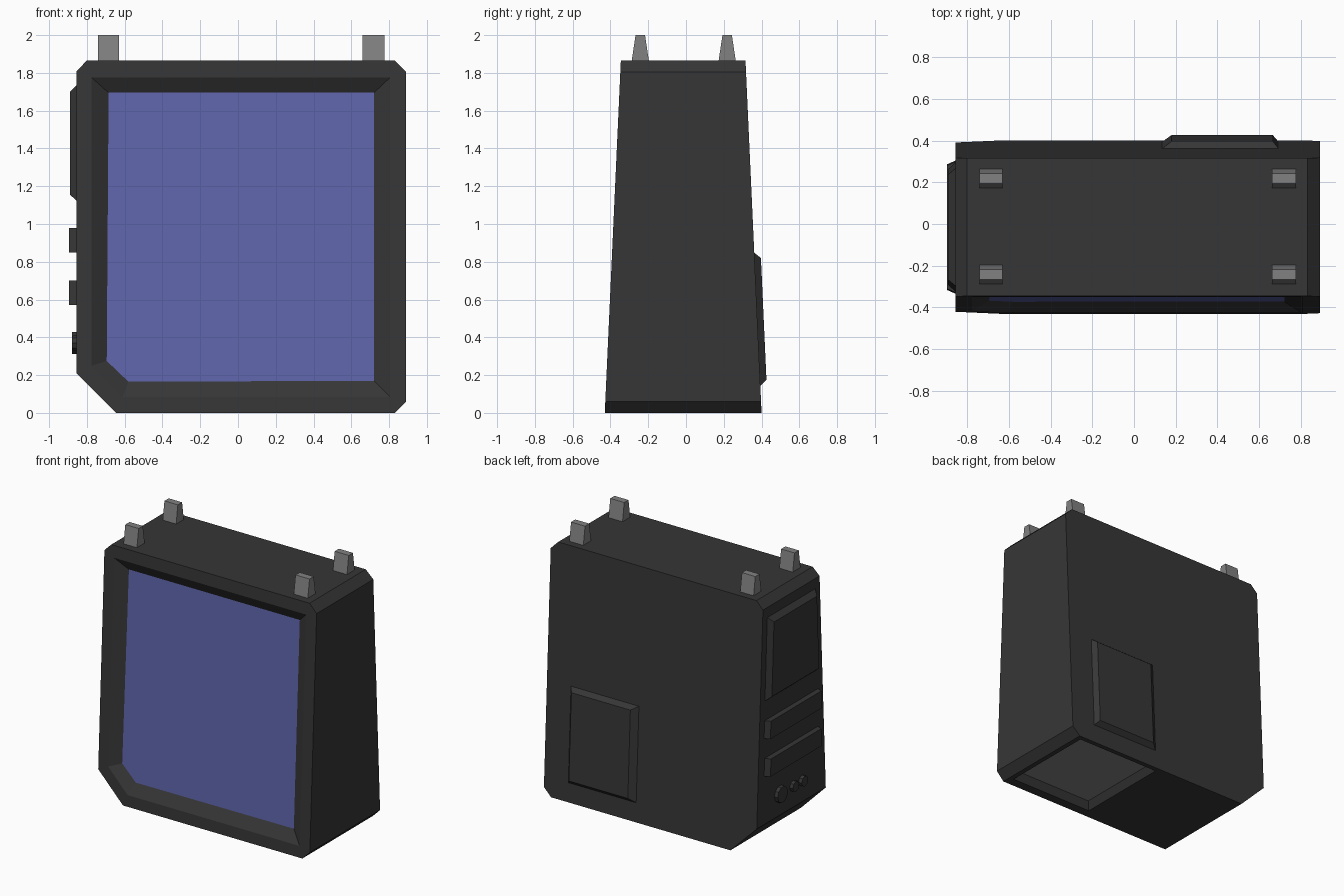
import bpy, bmesh, math

if "Cube" in bpy.data.objects:
    bpy.data.objects.remove(bpy.data.objects["Cube"])


def material(name, rgb):
    m = bpy.data.materials.new(name)
    m.diffuse_color = (*rgb, 1)
    m.use_nodes = True
    m.node_tree.nodes["Principled BSDF"].inputs["Base Color"].default_value = m.diffuse_color
    return m


DARK = material("dark casing", (0.037, 0.037, 0.037))
GREY = material("mid grey", (0.22, 0.22, 0.22))
BLUE = material("screen blue", (0.115, 0.13, 0.41))


def front_y(z):
    return -0.43 + 0.085 * z / 1.865


def back_y(z):
    return 0.40 - 0.085 * z / 1.865


def finish(name, bm, mats):
    bmesh.ops.remove_doubles(bm, verts=bm.verts, dist=0.0001)
    bmesh.ops.recalc_face_normals(bm, faces=bm.faces)
    me = bpy.data.meshes.new(name)
    bm.to_mesh(me)
    bm.free()
    for m in mats:
        me.materials.append(m)
    ob = bpy.data.objects.new(name, me)
    bpy.context.collection.objects.link(ob)
    return ob


def bridge(bm, a, b, skip=()):
    """Quads between two rings; coincident corners collapse to triangles."""
    n = len(a)
    for i in range(n):
        if i in skip:
            continue
        pts = []
        for p in (a[i], a[(i + 1) % n], b[(i + 1) % n], b[i]):
            if p not in pts:
                pts.append(p)
        if len(pts) > 2:
            bm.faces.new([bm.verts.new(p) for p in pts])


def cap(bm, ring, index=0):
    pts = list(dict.fromkeys(ring))
    bm.faces.new([bm.verts.new(p) for p in pts]).material_index = index


def loft(name, rings, mat):
    bm = bmesh.new()
    for a, b in zip(rings, rings[1:]):
        bridge(bm, a, b)
    cap(bm, rings[0])
    cap(bm, rings[-1])
    return finish(name, bm, [mat])


# Casing with sunken screen and sunken bottom panel
outer = [(-.645, 0), (.83, 0), (.89, .06), (.89, 1.805),
         (.83, 1.865), (-.80, 1.865), (-.855, 1.81), (-.855, .21)]


def five_to_eight(bl, br, tr, tl, left):
    return [bl, br, br, tr, tr, tl, tl, left]


opening = five_to_eight((-.61, .085), (.805, .085), (.805, 1.775), (-.775, 1.775), (-.775, .25))
screen = five_to_eight((-.58, .165), (.72, .17), (.72, 1.695), (-.685, 1.695), (-.695, .275))
front = [(x, front_y(z), z) for x, z in outer]
rim = [(x, front_y(z), z) for x, z in opening]
glass = [(x, front_y(z) + 0.05, z) for x, z in screen]
back = [(x, back_y(z), z) for x, z in outer]


def flat_rect(x0, x1, y0, y1, z):
    return [(x0, y0, z), (x1, y0, z), (x1, y1, z), (x0, y1, z)]


base = flat_rect(-.645, .83, -.43, .40, 0)
base_rim = flat_rect(.11, .795, -.36, .365, 0)
base_floor = flat_rect(.14, .765, -.33, .335, .055)

bm = bmesh.new()
bridge(bm, front, back, skip=(0,))
bridge(bm, front, rim)
bridge(bm, rim, glass)
bridge(bm, base, base_rim)
bridge(bm, base_rim, base_floor)
cap(bm, back)
cap(bm, glass, 1)
cap(bm, base_floor, 2)
finish("casing", bm, [DARK, BLUE, GREY])

# Feet-like tapered lugs on the top
for x0, x1 in ((-.74, -.63), (.66, .775)):
    for y in (-.242, .218):
        loft("top_lug", [flat_rect(x0, x1, y - .046, y + .046, 1.86),
                         flat_rect(x0, x1, y - .025, y + .025, 2.0)], GREY)


# Raised hatch on the back
def back_rect(x0, x1, z0, z1, out):
    return [(x, back_y(z) + out, z) for x, z in ((x0, z0), (x1, z0), (x1, z1), (x0, z1))]


loft("back_hatch", [back_rect(.13, .695, .14, .85, -.003),
                    back_rect(.18, .665, .175, .82, .034)], DARK)


# Raised panel and two bars on the left side
def side_rect(x, z0, z1, m, inset=0.0):
    return [(x, f(z) + s * (m + inset), z)
            for f, z, s in ((front_y, z0, 1), (back_y, z0, -1), (back_y, z1, -1), (front_y, z1, 1))]


loft("side_panel", [side_rect(-.85, 1.12, 1.74, .05),
                    side_rect(-.89, 1.155, 1.70, .05, .035)], DARK)
for z, m in ((.85, .055), (.57, .068)):
    loft("side_bar", [side_rect(-.85, z, z + .13, m),
                      side_rect(-.895, z, z + .13, m, .02)], DARK)

# Knobs on the left side
for y, r, sides in ((.12, .063, 10), (-.035, .04, 8), (-.14, .04, 8)):
    rings = [[(x, y + rr * math.cos(2 * math.pi * i / sides), .37 + rr * math.sin(2 * math.pi * i / sides))
              for i in range(sides)] for x, rr in ((-.85, r), (-.88, r * .95))]
    loft("side_knob", rings, DARK)
